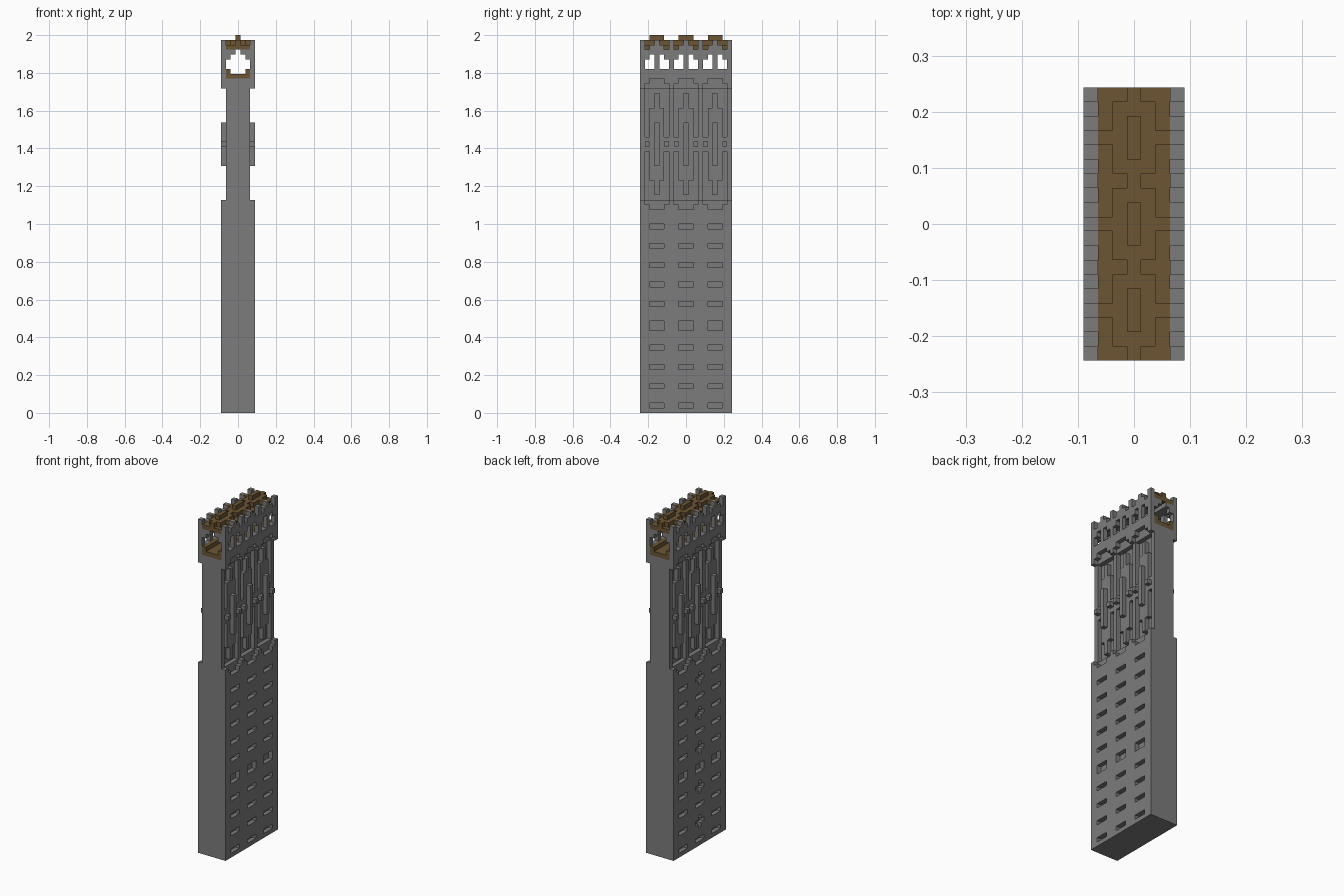
import bpy, bmesh
from mathutils import Vector

cube = bpy.data.objects.get("Cube")
if cube:
    bpy.data.objects.remove(cube, do_unlink=True)

# Block grid: depth (x), length (y) and height (z) in blocks
NX, NY, NZ = 7, 19, 78
U = 2.0 / NZ
BAYS = (0, 6, 12)
cells = {}


def fill(part, x, y, z):
    """Fill half-open block ranges with a part; None carves them away."""
    for i in range(*x):
        for j in range(*y):
            for k in range(*z):
                if part:
                    cells[i, j, k] = part
                else:
                    cells.pop((i, j, k), None)


def both(part, layer, y, z):
    """Apply to one block layer on both broad sides."""
    for i in (layer, NX - 1 - layer):
        fill(part, (i, i + 1), y, z)


def material(name, rgb):
    m = bpy.data.materials.new(name)
    m.use_nodes = True
    color = (*rgb, 1.0)
    m.diffuse_color = color
    m.node_tree.nodes["Principled BSDF"].inputs["Base Color"].default_value = color
    return m


# Solid tower body
fill("tower_body", (0, NX), (0, NY), (0, 44))
fill("panel_wall", (0, NX), (0, NY), (44, 67))
fill("upper_gallery", (0, NX), (0, NY), (67, 76))

# Slot windows, three in each row, with crosses on one side
rows = [1, 5, 9, 13, 17, 22, 26, 30, 34, 38]
for b in BAYS:
    for n, k in enumerate(rows):
        both(None, 0, (b + 2, b + 5), (k, k + (2 if k == 17 else 1)))
for k in (5, 13, 22, 30, 38):
    fill(None, (0, 1), (9, 10), (k - 1, k + 2))

# Recessed panels with stepped ends
both(None, 0, (0, NY), (44, 67))
for b in BAYS:
    both(None, 0, (b + 1, b + 6), (43, 68))
    both(None, 0, (b + 2, b + 5), (42, 69))
    both(None, 1, (b + 1, b + 6), (44, 67))
    # Terraced ornament with a raised centre bar
    both("panel_ornament", 1, (b + 3, b + 4), (45, 66))
    both("panel_ornament", 1, (b + 2, b + 5), (48, 63))
    both("panel_ornament", 0, (b + 3, b + 4), (51, 60))
    # Bridges carrying small knobs
    for j in (b + 1, b + 5):
        both("panel_ornament", 1, (j, j + 1), (54, 57))
        both("panel_ornament", 0, (j, j + 1), (55, 56))

# Gallery passage with arched ends
fill(None, (1, 6), (0, NY), (70, 74))
fill(None, (3, 4), (0, NY), (74, 75))
for j in (0, NY - 1):
    for i in (1, 5):
        fill("upper_gallery", (i, i + 1), (j, j + 1), (73, 74))

# Wooden floor with curbs
fill("wooden_floor", (1, 6), (0, NY), (69, 70))
both("wooden_floor", 1, (0, NY), (70, 71))

# Wooden roof in three steps
fill("wooden_roof", (1, 6), (0, NY), (75, 76))
fill("wooden_roof", (3, 4), (0, NY), (76, 77))
for b in BAYS:
    fill("wooden_roof", (2, 5), (b + 1, b + 6), (76, 77))
    fill("wooden_roof", (1, 6), (b + 3, b + 4), (76, 77))
    fill("wooden_roof", (3, 4), (b + 2, b + 5), (77, 78))
    # Gallery windows, wall notches and merlons
    for j, top in ((1, 73), (2, 74), (4, 74), (5, 73)):
        both(None, 0, (b + j, b + j + 1), (71, top))
    for j in (1, 5):
        both(None, 0, (b + j, b + j + 1), (75, 76))
    both("upper_gallery", 0, (b + 3, b + 4), (76, 77))
for j in (0, 6, 12, 18):
    both("upper_gallery", 0, (j, j + 1), (76, 77))

stone = material("grey_stone", (0.2, 0.2, 0.2))
wood = material("brown_wood", (0.15, 0.09, 0.034))


def build(part, mat):
    """Skin the exposed sides of a part and merge its flat faces."""
    bm = bmesh.new()
    verts = {}

    def vert(p):
        p = tuple(p)
        if p not in verts:
            verts[p] = bm.verts.new(((p[0] - NX / 2) * U, (p[1] - NY / 2) * U, p[2] * U))
        return verts[p]

    for cell, owner in cells.items():
        if owner != part:
            continue
        for axis in range(3):
            a, b = (axis + 1) % 3, (axis + 2) % 3
            for side in (0, 1):
                near = list(cell)
                near[axis] += 2 * side - 1
                if tuple(near) in cells:
                    continue
                ring = []
                for da, db in ((0, 0), (1, 0), (1, 1), (0, 1)):
                    p = list(cell)
                    p[axis] += side
                    p[a] += da
                    p[b] += db
                    ring.append(vert(p))
                bm.faces.new(ring if side else ring[::-1])
    bmesh.ops.dissolve_limit(bm, angle_limit=0.01, verts=bm.verts[:], edges=bm.edges[:])
    mesh = bpy.data.meshes.new(part)
    bm.to_mesh(mesh)
    bm.free()
    mesh.materials.append(mat)
    bpy.context.collection.objects.link(bpy.data.objects.new(part, mesh))


for part in ("tower_body", "panel_wall", "panel_ornament", "upper_gallery"):
    build(part, stone)
for part in ("wooden_floor", "wooden_roof"):
    build(part, wood)
